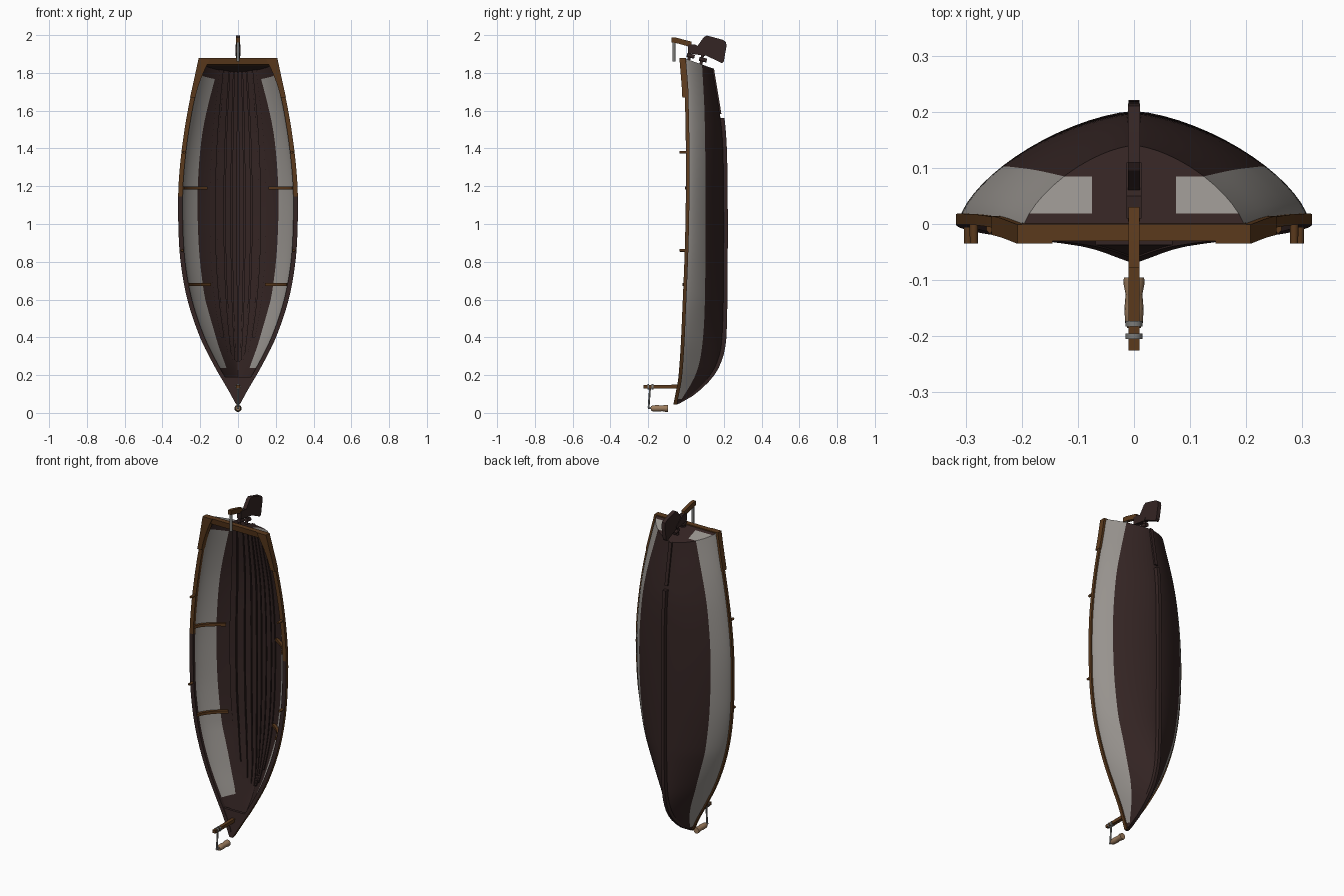
import bpy, bmesh, math
from mathutils import Vector

if "Cube" in bpy.data.objects:
    bpy.data.objects.remove(bpy.data.objects["Cube"])


def material(name, rgb):
    m = bpy.data.materials.new(name)
    m.diffuse_color = (*rgb, 1)
    m.use_nodes = True
    m.node_tree.nodes["Principled BSDF"].inputs["Base Color"].default_value = m.diffuse_color
    return m


DARK = material("dark brown wood", (0.034, 0.018, 0.017))
GREY = material("weathered grey paint", (0.31, 0.29, 0.27))
WOOD = material("brown wood", (0.105, 0.042, 0.012))
PALE = material("pale handle wood", (0.33, 0.2, 0.11))
IRON = material("grey iron", (0.2, 0.2, 0.19))


def make(name, verts, faces, mats, idx=None, mirror=False, smooth=40):
    me = bpy.data.meshes.new(name)
    me.from_pydata([tuple(v) for v in verts], [], faces)
    for m in mats:
        me.materials.append(m)
    if idx:
        me.polygons.foreach_set("material_index", idx)
    bm = bmesh.new()
    bm.from_mesh(me)
    bmesh.ops.remove_doubles(bm, verts=bm.verts, dist=1e-5)
    bmesh.ops.recalc_face_normals(bm, faces=bm.faces)
    bm.to_mesh(me)
    bm.free()
    ob = bpy.data.objects.new(name, me)
    bpy.context.collection.objects.link(ob)
    if mirror:
        ob.modifiers.new("mirror", "MIRROR")
    if smooth:
        bpy.ops.object.select_all(action="DESELECT")
        ob.select_set(True)
        bpy.context.view_layer.objects.active = ob
        bpy.ops.object.shade_smooth_by_angle(angle=math.radians(smooth))
    return ob


def curve(pts):
    """Smooth interpolation through (z, value) points."""
    def slope(i):
        a, b = pts[max(i - 1, 0)], pts[min(i + 1, len(pts) - 1)]
        return (b[1] - a[1]) / (b[0] - a[0])

    def f(z):
        z = min(max(z, pts[0][0]), pts[-1][0])
        i = max(k for k in range(len(pts) - 1) if pts[k][0] <= z)
        (z0, v0), (z1, v1) = pts[i], pts[i + 1]
        h = z1 - z0
        t = (z - z0) / h
        return ((2*t**3 - 3*t*t + 1)*v0 + (t**3 - 2*t*t + t)*h*slope(i)
                + (3*t*t - 2*t**3)*v1 + (t**3 - t*t)*h*slope(i + 1))
    return f


# Hull lines: half width, sheer, keel and paint line along the length
Z0, Z1 = 0.045, 1.88
width = curve([(.045, .004), (.12, .045), (.24, .115), (.4, .195), (.6, .262), (.8, .298), (1.0, .31),
               (1.2, .309), (1.4, .291), (1.6, .26), (1.8, .217), (1.88, .2)])
sheer = curve([(.045, -.06), (.2, -.032), (.6, -.01), (1, .004), (1.4, .006), (1.68, 0), (1.88, -.015)])
keel = curve([(.045, -.045), (.1, .045), (.2, .14), (.3, .182), (.4, .194), (.7, .2), (1.2, .2),
              (1.5, .19), (1.88, .14)])
paint = curve([(.045, -.04), (.2, .05), (.35, .085), (.6, .1), (1.2, .103), (1.6, .098), (1.88, .085)])


def section(z):
    k = min(max((z - .1) / .5, 0), 1)
    return 1.15 + .35 * k, .9 - .25 * k


def hull_point(z, v, inset=0):
    a, b = section(z)
    w = max(width(z) - inset, .001)
    y0, y1 = sheer(z), keel(z) - inset
    dy = v * (y1 - y0)
    rake = min(max((z - 1.5) / .38, 0), 1) * .36
    return Vector((w * max(1 - v**a, 0)**b, y0 + dy, z - rake * dy))


def v_at(z, frac):
    a, b = section(z)
    return (1 - frac**(1 / b))**(1 / a)


# Hull shell: outside, inside and transom
def rows(z, inset):
    y0, y1 = sheer(z), keel(z) - inset
    vb = min(max((paint(z) - y0) / (y1 - y0), .05), .9)
    vs = [vb * i / 6 for i in range(7)]
    return vs + [vb + (1 - vb) * (1 - (1 - i / 9)**1.6) for i in range(1, 10)]


def shell(name, za, zb, inset, lo, hi):
    n, verts, faces, idx = 64, [], [], []
    for i in range(n + 1):
        z = za + (zb - za) * (i / n)
        verts += [hull_point(z, v, inset) for v in rows(z, inset)]
    for i in range(n):
        for j in range(15):
            faces.append((i*16 + j, i*16 + j + 1, i*16 + j + 17, i*16 + j + 16))
            z = za + (zb - za) * (i + .5) / n
            idx.append(int(j < 6 and lo < z < hi))
    make(name, verts, faces, [DARK, GREY], idx, True, 50)
    # end panel with grey painted corners
    verts, faces, idx = [], [], []
    for v in rows(zb, inset):
        p = hull_point(zb, v, inset)
        for x in (0, min(.075, p.x), p.x):
            verts.append((x, p.y, p.z))
    for j in range(15):
        for k in range(2):
            faces.append((j*3 + k, j*3 + k + 1, j*3 + k + 4, j*3 + k + 3))
            idx.append(int(k == 1 and 1 < j < 6 and inset == 0))
    make(name + "_transom", verts, faces, [DARK, GREY], idx, True, 30)


shell("hull_outside", Z0, Z1, 0, .075, 1.87)
shell("hull_inside", .07, 1.85, .014, .23, 1.8)


def sweep(name, rings, mats, rule=None, mirror=False, smooth=35):
    """Joins equal rings of points into a capped solid."""
    n, verts, faces = len(rings[0]), [p for r in rings for p in r], []
    for i in range(len(rings) - 1):
        for j in range(n):
            k = (j + 1) % n
            faces.append((i*n + j, i*n + k, (i + 1)*n + k, (i + 1)*n + j))
    faces += [tuple(range(n)), tuple(range(len(verts) - n, len(verts)))]
    idx = [rule(sum((Vector(verts[q]) for q in f), Vector()) / len(f), i % n)
           for i, f in enumerate(faces)] if rule else None
    return make(name, verts, faces, mats, idx, mirror, smooth)


def rail_ring(z, inner, outer, top, bottom):
    w, y = width(z), sheer(z)
    xi = max(w - inner, 0)
    return [(xi, y + top, z), (w + outer, y + top, z), (w + outer, y + bottom, z), (xi, y + bottom, z)]


# Gunwale rail, raised stern corners, bow plate
zs = [Z0 + (Z1 - Z0) * i / 50 for i in range(51)]
sweep("gunwale", [rail_ring(z, .018, .006, -.007, .012) for z in zs], [WOOD, DARK],
      lambda c, j: int(j in (0, 3) and c.z < 1.15), True)
sweep("stern_corner", [rail_ring(1.67 + .21 * i / 8, .02 + .035 * (i / 8)**2, .008, -.02, .014)
                       for i in range(9)], [WOOD], None, True)
sweep("bow_plate", [[(0, sheer(z) - .004, z), (width(z), sheer(z) - .004, z),
                     (width(z), sheer(z) + .012, z), (0, sheer(z) + .012, z)]
                    for z in (.045, .08, .12, .16, .19)], [DARK], None, True)

# Keel with skeg ending before the stern
kz = [.05 + 1.51 * i / 40 for i in range(41)]
sweep("keel", [[(s * .012, keel(z) + d, z) for s, d in ((-1, -.012), (1, -.012), (.8, .02 * min(1, z * 2.5)),
                                                        (-.8, .02 * min(1, z * 2.5)))] for z in kz], [DARK])
ends = [hull_point(1.6 + .28 * i / 6, 1) for i in range(7)]
sweep("stern_keel", [[(s * .01, p.y + d, p.z) for s, d in ((-1, -.01), (1, -.01), (1, .008), (-1, .008))]
                     for p in ends], [DARK])

# Floor boards running the length of the inside
for n, (f0, f1, start) in enumerate(((.015, .1, .27), (.125, .225, .28), (.25, .375, .31), (.4, .5, .4))):
    rings = []
    for i in range(31):
        z = start + (1.86 - start) * i / 30
        a, b = (hull_point(z, v_at(z, f), .014) for f in (f0, f1))
        up = Vector((0, -.009, 0))
        rings.append([a, b, b + up, a + up])
    sweep(f"floor_board_{n + 1}", rings, [DARK], None, True)

# Ribs inside the hull at two stations
for n, z in enumerate((.68, 1.19)):
    rings = []
    for i in range(11):
        f = 1 - .42 * i / 10
        p = hull_point(z, v_at(z, f), .012)
        q = p + Vector((-.012, -.012, 0))
        rings.append([(p.x, p.y, z - .008), (p.x, p.y, z + .008), (q.x, q.y, z + .008), (q.x, q.y, z - .008)])
    sweep(f"rib_{n + 1}", rings, [WOOD], None, True)


def rod(name, a, b, r, mat, r2=None, sides=14, mirror=False):
    a, b = Vector(a), Vector(b)
    rot = (b - a).to_track_quat("Z", "Y")
    rings = [[c + rot @ Vector((math.cos(t) * q, math.sin(t) * q, 0))
              for t in (2 * math.pi * i / sides for i in range(sides))]
             for c, q in ((a, r), (b, r if r2 is None else r2))]
    return sweep(name, rings, [mat], None, mirror)


def plate(name, pts, half, mat):
    return sweep(name, [[(x, y, z) for y, z in pts] for x in (-half, half)], [mat], None, False, 25)


# Oar pegs on the rails
for n, z in enumerate((.86, 1.38)):
    x = width(z) - .008
    rod(f"oar_peg_{n + 1}", (x, .005, z), (x, -.035, z), .008, WOOD, .007, mirror=True)

# Cap along the transom top
plate("transom_cap", [(-.03, 1.88), (.0, 1.88), (.004, 1.84), (-.024, 1.845)], .2, WOOD)

# Rudder blade, stock, tiller with hanging iron grip, hinges
plate("rudder_blade", [(.035, 1.915), (.055, 1.935), (.095, 1.99), (.11, 1.998), (.195, 1.975), (.21, 1.965),
                       (.215, 1.945), (.2, 1.86), (.19, 1.852), (.095, 1.897)], .011, DARK)
plate("rudder_stock", [(.01, 1.905), (.01, 1.95), (.05, 1.95), (.11, 1.905), (.1, 1.89)], .013, DARK)
plate("tiller", [(-.078, 1.962), (-.078, 1.988), (-.05, 1.986), (.03, 1.965), (.03, 1.935), (-.04, 1.955)],
      .01, WOOD)
rod("tiller_grip", (0, -.064, 1.965), (0, -.064, 1.86), .008, IRON)
for n, (y, z) in enumerate(((.02, 1.885), (.085, 1.865))):
    rod(f"hinge_pin_{n + 1}", (0, y - .008, z - .03), (0, y + .004, z + .035), .008, DARK)
    rod(f"hinge_arm_{n + 1}", (0, y - .015, z + .01), (0, y + .025, z), .011, DARK)

# Bow arm with iron collars, hanging crank and wooden handle
plate("bow_arm", [(-.225, .13), (-.225, .147), (.0, .15), (.0, .128)], .01, WOOD)
for n, y in enumerate((-.178, -.2)):
    rod(f"arm_collar_{n + 1}", (0, y - .005, .138), (0, y + .005, .138), .015, IRON)
rod("crank_drop", (0, -.19, .138), (0, -.198, .028), .005, IRON)
rod("crank_pin", (0, -.202, .026), (0, -.17, .026), .006, IRON)
prof = ((-.185, .012), (-.175, .016), (-.15, .017), (-.125, .015), (-.105, .019), (-.095, .018))
sweep("crank_handle", [[(math.cos(t) * r, y, .024 + math.sin(t) * r)
                        for t in (2 * math.pi * i / 16 for i in range(16))] for y, r in prof], [PALE])
